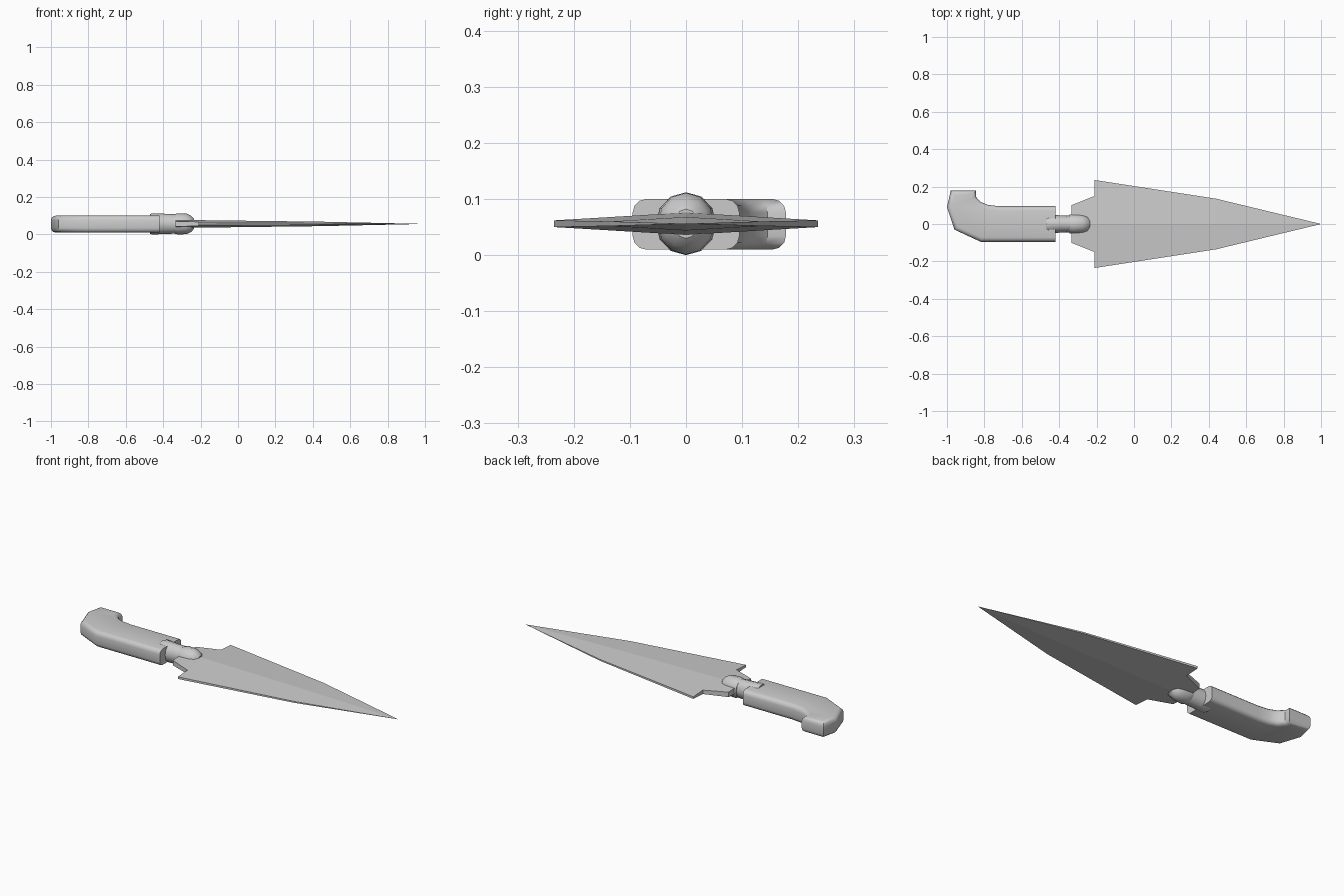
import bpy, bmesh, math

if "Cube" in bpy.data.objects:
    bpy.data.objects.remove(bpy.data.objects["Cube"])

ZC = 0.056  # height of the knife's mid plane


def make_object(name, bm, z=0.0, smooth=None):
    mesh = bpy.data.meshes.new(name)
    bm.to_mesh(mesh)
    bm.free()
    obj = bpy.data.objects.new(name, mesh)
    bpy.context.collection.objects.link(obj)
    obj.location.z = z
    if smooth:
        bpy.ops.object.select_all(action='DESELECT')
        bpy.context.view_layer.objects.active = obj
        obj.select_set(True)
        bpy.ops.object.shade_smooth_by_angle(angle=math.radians(smooth))
    return obj


def loft(name, sections, sides=12):
    """Elliptical rings along x: (x, half width, half height)."""
    bm = bmesh.new()
    rings = []
    for x, ry, rz in sections:
        rings.append([bm.verts.new((x, ry * math.cos(a), rz * math.sin(a)))
                      for a in (2 * math.pi * i / sides for i in range(sides))])
    for a, b in zip(rings, rings[1:]):
        for i in range(sides):
            j = (i + 1) % sides
            bm.faces.new((a[i], a[j], b[j], b[i]))
    bm.faces.new(rings[0])
    bm.faces.new(rings[-1])
    bmesh.ops.recalc_face_normals(bm, faces=bm.faces)
    return make_object(name, bm, ZC, 35)


# Blade: one quarter, mirrored in width and thickness
bm = bmesh.new()
rim = [(1.0, 0.0, 0.0), (0.44, 0.135, 0.004), (-0.21, 0.235, 0.006),
       (-0.21, 0.15, 0.011), (-0.335, 0.10, 0.014)]
ridge = [(0.44, 0, 0.012), (-0.21, 0, 0.02), (-0.335, 0, 0.02)]
tip, shoulder, barb, notch, heel = top = [bm.verts.new(p) for p in rim]
r1, r2, r3 = [bm.verts.new(p) for p in ridge]
for face in ((tip, shoulder, r1), (r1, shoulder, barb, notch, r2),
             (r2, notch, heel, r3)):
    bm.faces.new(face)
path = top + [r3]
low = [tip] + [bm.verts.new((v.co.x, v.co.y, 0)) for v in path[1:]]
bm.faces.new((tip, low[1], shoulder))
for i in range(1, len(path) - 1):
    bm.faces.new((low[i], low[i + 1], path[i + 1], path[i]))
blade = make_object("blade", bm, ZC)
mirror = blade.modifiers.new("mirror", 'MIRROR')
mirror.use_axis = (False, True, True)
mirror.merge_threshold = 0.0005

# Hooked handle: extruded outline with rounded long edges
outline = [(-0.42, -0.095), (-0.42, 0.095), (-0.72, 0.095), (-0.78, 0.102),
           (-0.82, 0.118), (-0.845, 0.145), (-0.845, 0.178), (-0.98, 0.178),
           (-1.0, 0.09), (-0.96, -0.03), (-0.82, -0.095)]
bm = bmesh.new()
base = bm.faces.new([bm.verts.new((x, y, 0.01)) for x, y in outline])
ext = bmesh.ops.extrude_face_region(bm, geom=[base])
bmesh.ops.translate(bm, vec=(0, 0, 0.09),
                    verts=[g for g in ext['geom'] if isinstance(g, bmesh.types.BMVert)])
bmesh.ops.recalc_face_normals(bm, faces=bm.faces)
edges = [e for e in bm.edges
         if abs(e.verts[0].co.z - e.verts[1].co.z) < 1e-4
         and min(v.co.x for v in e.verts) < -0.43]
bmesh.ops.bevel(bm, geom=edges, offset=0.027, segments=3, profile=0.5,
                affect='EDGES', clamp_overlap=True)
make_object("handle", bm, 0, 40)

# Collar around the front of the handle
loft("collar", [(-0.47, 0.046, 0.053), (-0.46, 0.054, 0.056),
                (-0.41, 0.047, 0.055), (-0.34, 0.044, 0.052)])

# Bolster gripping the heel of the blade
loft("bolster", [(-0.345, 0.050, 0.050), (-0.325, 0.054, 0.056),
                 (-0.275, 0.050, 0.055), (-0.25, 0.042, 0.043),
                 (-0.235, 0.022, 0.026)])
